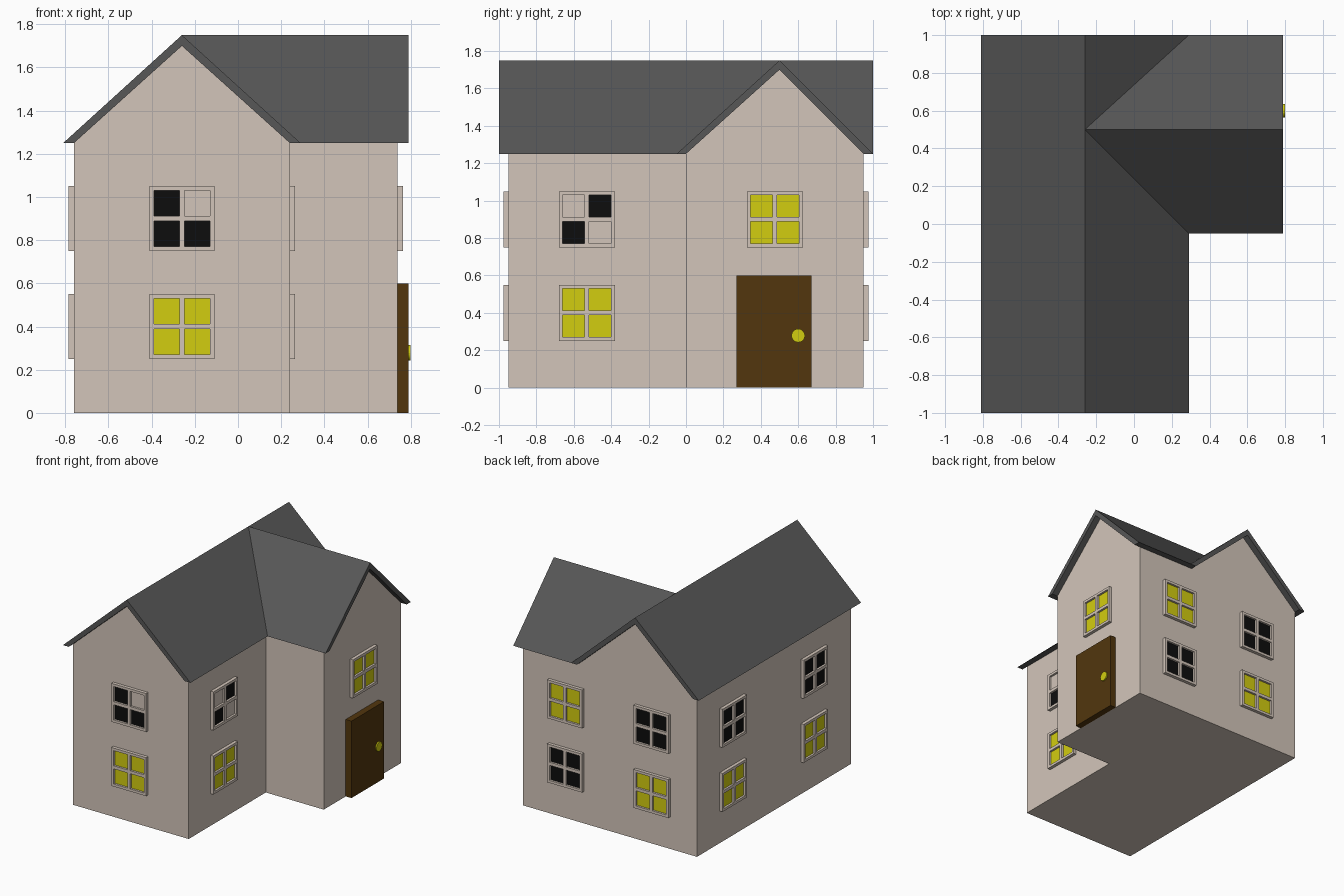
import bpy, bmesh, math
from mathutils import Matrix, Vector

if "Cube" in bpy.data.objects:
    bpy.data.objects.remove(bpy.data.objects["Cube"])


def material(name, rgb):
    m = bpy.data.materials.new(name)
    m.diffuse_color = (*rgb, 1)
    m.use_nodes = True
    m.node_tree.nodes["Principled BSDF"].inputs["Base Color"].default_value = m.diffuse_color
    return m


PLASTER = material("plaster", (0.65, 0.56, 0.49))
SLATE = material("slate_grey", (0.095, 0.095, 0.095))
LIT = material("lit_yellow", (0.65, 0.61, 0.005))
DARK = material("dark_glass", (0.004, 0.004, 0.004))
WOOD = material("brown_wood", (0.085, 0.037, 0.004))


def finish(name, bm, mats):
    bmesh.ops.recalc_face_normals(bm, faces=bm.faces)
    me = bpy.data.meshes.new(name)
    bm.to_mesh(me)
    bm.free()
    for m in mats:
        me.materials.append(m)
    ob = bpy.data.objects.new(name, me)
    bpy.context.collection.objects.link(ob)
    return ob


def box(bm, lo, hi, mat=0):
    lo, hi = Vector(lo), Vector(hi)
    mtx = Matrix.Translation((lo + hi) / 2) @ Matrix.Diagonal((*(hi - lo), 1))
    verts = bmesh.ops.create_cube(bm, size=1, matrix=mtx)["verts"]
    for f in {f for v in verts for f in v.link_faces}:
        f.material_index = mat


def prism(name, profile, start, end, mat):
    """Join two rings; start and end map a profile point to 3D."""
    bm = bmesh.new()
    a = [bm.verts.new(start(*p)) for p in profile]
    b = [bm.verts.new(end(*p)) for p in profile]
    bm.faces.new(a)
    bm.faces.new(b)
    for i in range(len(a)):
        j = (i + 1) % len(a)
        bm.faces.new((a[i], a[j], b[j], b[i]))
    return finish(name, bm, [mat])


EAVE, APEX, RIDGE, OVER = 1.25, 1.70, 1.75, 0.05


def wall_profile(l, mid, r):
    return [(l, 0), (r, 0), (r, EAVE), (mid, APEX), (l, EAVE)]


def roof_profile(l, mid, r):
    return [(l - OVER, EAVE), (l, EAVE), (mid, APEX), (r, EAVE),
            (r + OVER, EAVE), (mid, RIDGE)]


# Main block and side wing
main, wing = (-0.76, -0.26, 0.24), (0, 0.5, 0.95)
prism("main_walls", wall_profile(*main),
      lambda x, z: (x, -0.95, z), lambda x, z: (x, 0.95, z), PLASTER)
prism("wing_walls", wall_profile(*wing),
      lambda y, z: (0.24, y, z), lambda y, z: (0.74, y, z), PLASTER)

# Roofs: the wing roof is mitred onto the slope of the main roof
prism("main_roof", roof_profile(*main),
      lambda x, z: (x, -1, z), lambda x, z: (x, 1, z), SLATE)
prism("wing_roof", roof_profile(*wing),
      lambda y, z: (-0.26 + (RIDGE - z) * 1.1, y, z),
      lambda y, z: (0.79, y, z), SLATE)


def window(name, loc, angle, panes):
    """panes: top-left, top-right, bottom-left, bottom-right; y yellow, k black, w blank."""
    bm = bmesh.new()
    d, inn, out, half = 0.025, 0.012, 0.13, 0.15
    bars = [(-half, -out), (-inn, inn), (out, half)]
    gaps = [(-out, -inn), (inn, out)]
    for a, b in bars:
        box(bm, (a, -d, -half), (b, 0, half))          # uprights
        for g, h in gaps:
            box(bm, (g, -d, a), (h, 0, b))             # rails
    for i, c in enumerate(panes):
        (x0, x1), (z0, z1) = gaps[i % 2], gaps[1 - i // 2]
        box(bm, (x0, -0.009, z0), (x1, 0, z1), "wyk".index(c))
    ob = finish(name, bm, [PLASTER, LIT, DARK])
    ob.location = loc
    ob.rotation_euler.z = math.radians(angle)


# Windows: wall position, facing angle, upper panes, lower panes
columns = [
    ("front", (-0.26, -0.95), 0, "kwkk", "yyyy"),
    ("inner", (0.24, -0.53), 90, "wkkw", "yyyy"),
    ("wing", (0.74, 0.475), 90, "yyyy", None),
    ("back_wing", (0.365, 0.95), 180, "yyyy", "kkkk"),
    ("back_main", (-0.38, 0.95), 180, "kkkk", "yyyy"),
    ("left_rear", (-0.76, 0.52), -90, "kkkk", "yyyy"),
    ("left_front", (-0.76, -0.48), -90, "kkkk", "yyyy"),
]
for label, xy, angle, upper, lower in columns:
    window(label + "_upper_window", (*xy, 0.9), angle, upper)
    if lower:
        window(label + "_lower_window", (*xy, 0.4), angle, lower)

# Door and knob
bm = bmesh.new()
box(bm, (0.74, 0.27, 0), (0.79, 0.67, 0.6))
finish("door", bm, [WOOD])
bm = bmesh.new()
bmesh.ops.create_cone(bm, cap_ends=True, segments=20, radius1=0.036, radius2=0.036, depth=0.02,
                      matrix=Matrix.Translation((0.79, 0.6, 0.278)) @ Matrix.Rotation(math.pi / 2, 4, 'Y'))
finish("door_knob", bm, [LIT])
